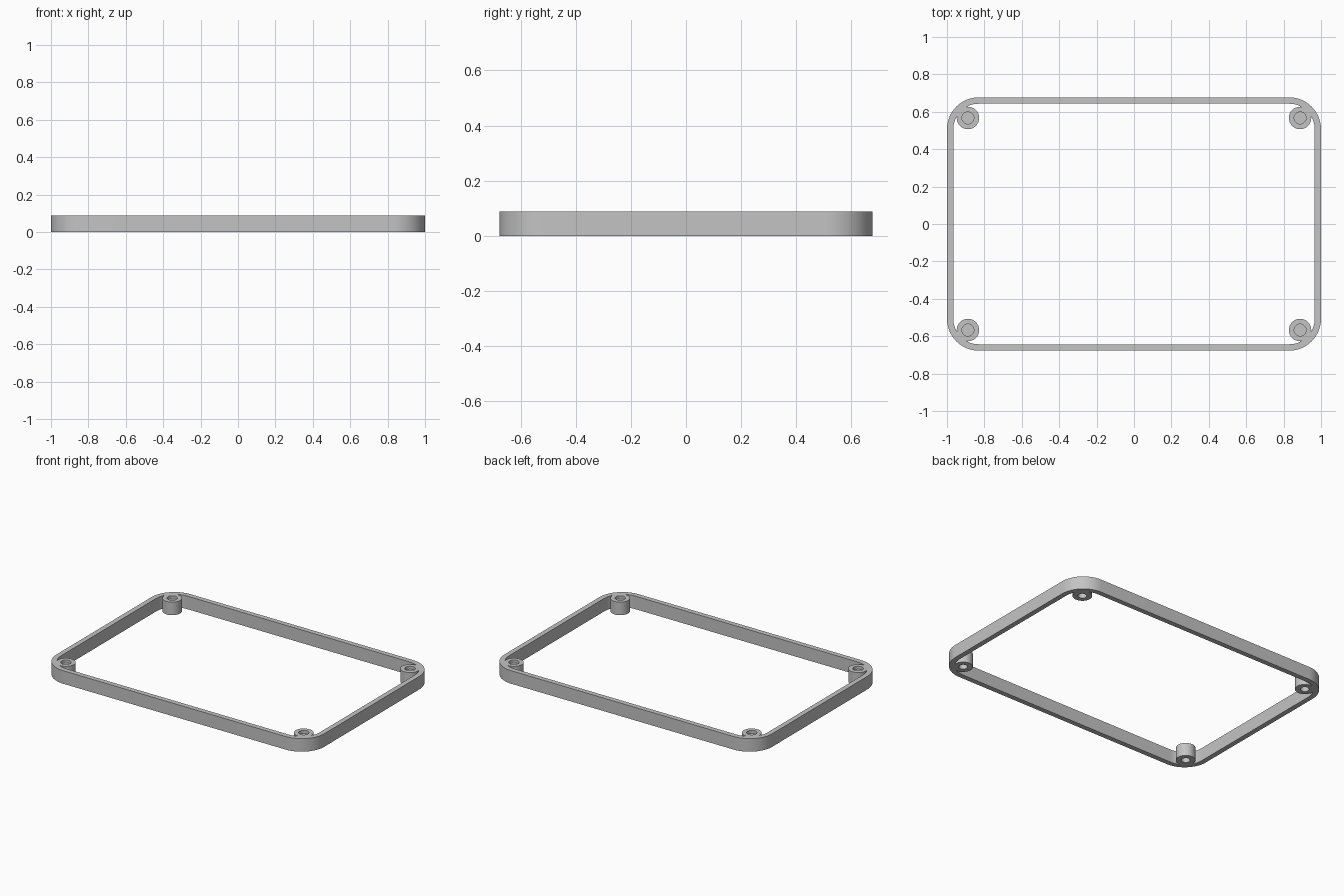
import bpy
import bmesh
from math import cos, sin, pi, radians

cube = bpy.data.objects.get("Cube")
if cube:
    bpy.data.objects.remove(cube, do_unlink=True)

HALF_X, HALF_Y, HEIGHT = 1.0, 0.677, 0.088
CORNER, WALL = 0.17, 0.034
SEGMENTS = 16

grey = bpy.data.materials.new("light grey")
grey.use_nodes = True
colour = (0.55, 0.55, 0.55, 1)
grey.diffuse_color = colour
grey.node_tree.nodes["Principled BSDF"].inputs["Base Color"].default_value = colour


def finish(bm, name):
    """Turn a bmesh into a shaded, coloured object."""
    bmesh.ops.recalc_face_normals(bm, faces=bm.faces)
    mesh = bpy.data.meshes.new(name)
    bm.to_mesh(mesh)
    bm.free()
    mesh.materials.append(grey)
    obj = bpy.data.objects.new(name, mesh)
    bpy.context.collection.objects.link(obj)
    bpy.ops.object.select_all(action="DESELECT")
    obj.select_set(True)
    bpy.context.view_layer.objects.active = obj
    bpy.ops.object.shade_smooth_by_angle(angle=radians(30))
    return obj


def bridge(bm, a, b):
    """Join two closed loops of vertices with quads."""
    for i in range(len(a)):
        j = (i + 1) % len(a)
        bm.faces.new((a[i], a[j], b[j], b[i]))


def rounded_loop(bm, radius, z):
    """Rounded rectangle sharing the frame's corner centres."""
    loop = []
    for quarter, (sx, sy) in enumerate(((1, 1), (-1, 1), (-1, -1), (1, -1))):
        for i in range(SEGMENTS + 1):
            a = (quarter + i / SEGMENTS) * pi / 2
            loop.append(bm.verts.new((sx * (HALF_X - CORNER) + radius * cos(a),
                                      sy * (HALF_Y - CORNER) + radius * sin(a), z)))
    return loop


def circle(bm, radius, z, count=32):
    return [bm.verts.new((radius * cos(2 * pi * i / count),
                          radius * sin(2 * pi * i / count), z)) for i in range(count)]


# Thin rounded frame, open in the middle
bm = bmesh.new()
loops = [rounded_loop(bm, r, z) for r, z in (
    (CORNER, 0), (CORNER, HEIGHT), (CORNER - WALL, HEIGHT), (CORNER - WALL, 0))]
for i in range(4):
    bridge(bm, loops[i], loops[(i + 1) % 4])
finish(bm, "frame")

# Screw bosses: shallow recess on top, deeper blind hole underneath
profile = ((0.032, HEIGHT - 0.02), (0.032, HEIGHT), (0.06, HEIGHT),
           (0.06, 0), (0.027, 0), (0.027, 0.05))
for side_y, end in ((-1, "front"), (1, "back")):
    for side_x, side in ((-1, "right"), (1, "left")):
        bm = bmesh.new()
        rings = [circle(bm, r, z) for r, z in profile]
        for a, b in zip(rings, rings[1:]):
            bridge(bm, a, b)
        bm.faces.new(rings[0])
        bm.faces.new(rings[-1])
        boss = finish(bm, f"{end}_{side}_screw_boss")
        boss.location = (side_x * 0.888, side_y * 0.567, 0)
